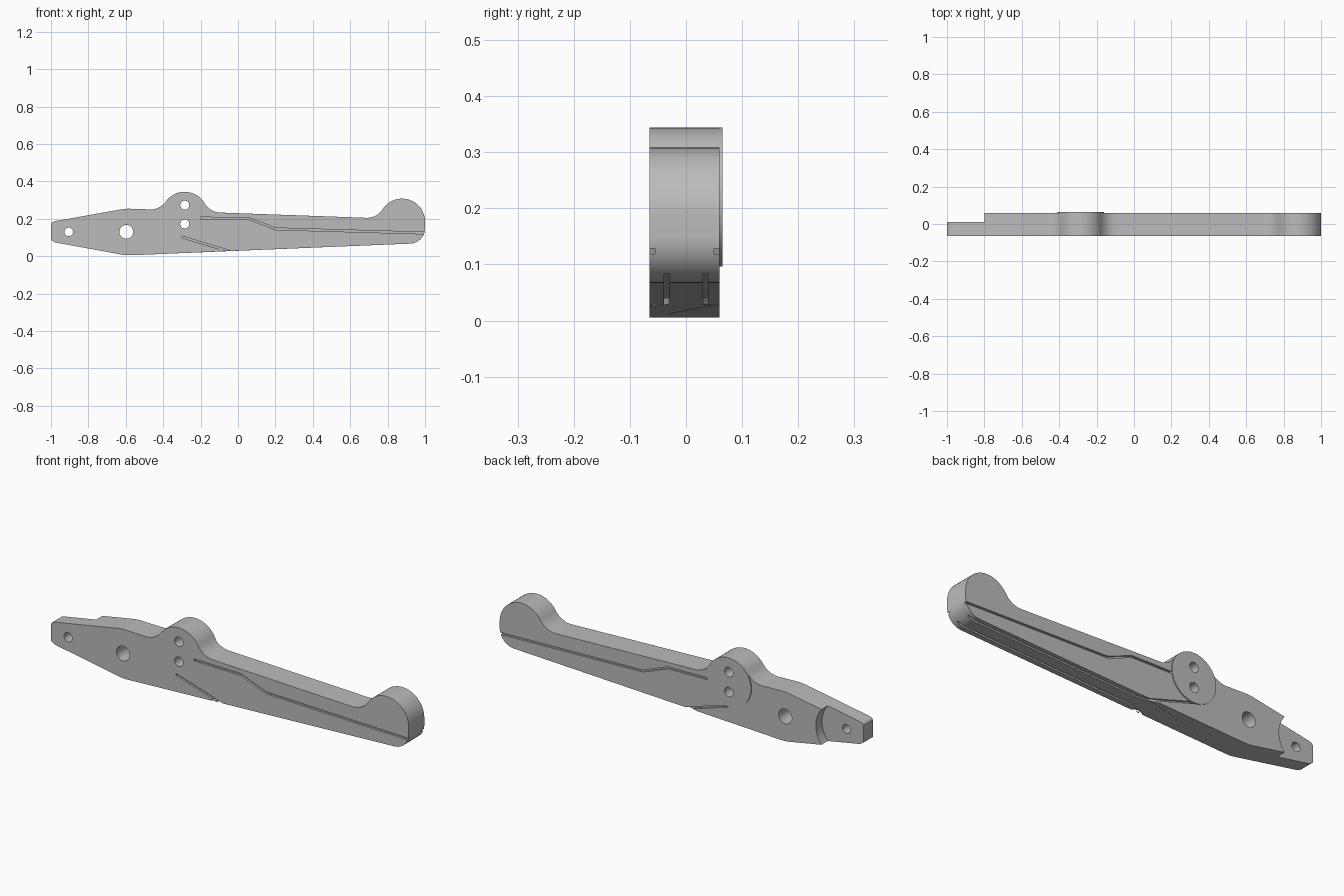
import bpy, bmesh
from math import cos, sin, pi, atan2, sqrt

cube = bpy.data.objects.get("Cube")
if cube:
    bpy.data.objects.remove(cube)

metal = bpy.data.materials.new("grey_metal")
metal.use_nodes = True
GREY = (0.5, 0.5, 0.5, 1)
metal.diffuse_color = GREY
metal.node_tree.nodes["Principled BSDF"].inputs["Base Color"].default_value = GREY

FRONT, BACK = -0.065, 0.06


def arc(cx, cz, r, a0, a1, n=14):
    return [(cx + r * cos(a0 + (a1 - a0) * i / n), cz + r * sin(a0 + (a1 - a0) * i / n))
            for i in range(n + 1)]


def prism(name, pts, y0, y1, shear=0.0):
    """Extrude an x-z outline along y; shear slants it in plan."""
    bm = bmesh.new()
    rings = [[bm.verts.new((x, y + shear * (x - pts[0][0]), z)) for x, z in pts]
             for y in (y0, y1)]
    n = len(pts)
    bm.faces.new(rings[0])
    bm.faces.new(rings[1][::-1])
    for i in range(n):
        j = (i + 1) % n
        bm.faces.new((rings[0][i], rings[1][i], rings[1][j], rings[0][j]))
    bmesh.ops.recalc_face_normals(bm, faces=bm.faces)
    mesh = bpy.data.meshes.new(name)
    bm.to_mesh(mesh)
    bm.free()
    mesh.materials.append(metal)
    obj = bpy.data.objects.new(name, mesh)
    bpy.context.collection.objects.link(obj)
    return obj


def ribbon(path, w):
    """Closed outline of a band around a path."""
    return [(x, z + w) for x, z in path] + [(x, z - w) for x, z in reversed(path)]


def cut(obj, cutter):
    bpy.context.view_layer.objects.active = obj
    mod = obj.modifiers.new("cut", 'BOOLEAN')
    mod.operation = 'DIFFERENCE'
    mod.solver = 'EXACT'
    mod.object = cutter
    bpy.ops.object.modifier_apply(modifier=mod.name)


def lobe(cx, cz, r, left_z, right_z, fr=0.1):
    """Round lobe rising from straight edges through concave fillets."""
    def blend(line_z, side):
        dz = line_z + fr - cz
        dx = side * sqrt((r + fr) ** 2 - dz * dz)
        return cx + dx, cz + dz, atan2(dz, dx)
    fx, fz, al = blend(left_z, -1)
    pts = arc(fx, fz, fr, -pi / 2, al - pi, 10) if al - pi > -pi / 2 else \
        arc(fx, fz, fr, -pi / 2, al - pi + 0.0, 10)
    if right_z is None:
        return pts + arc(cx, cz, r, al, 0, 24)[1:]
    gx, gz, ar = blend(right_z, 1)
    return pts + arc(cx, cz, r, al, ar, 24)[1:] + arc(gx, gz, fr, ar - pi, -pi / 2, 10)[1:]


# Lever outline, from the tip over the top and back along the underside
outline = [(-1, 0.087), (-1, 0.173), (-0.993, 0.182), (-0.98, 0.187),
           (-0.62, 0.251), (-0.59, 0.254)]
outline += lobe(-0.285, 0.22, 0.124, 0.25, 0.233)
outline += lobe(0.877, 0.185, 0.123, 0.205, None)
outline += arc(0.917, 0.15, 0.083, 0, -pi / 2 + 0.04)
outline += [(0.0, 0.029), (-0.57, 0.005), (-0.595, 0.005), (-0.62, 0.008), (-0.98, 0.074)]
lever = prism("lever_body", outline, FRONT, BACK)

# Rounded rims: grip on both faces, top edge further along the front face
bm = bmesh.new()
bm.from_mesh(lever.data)
rim = []
for e in bm.edges:
    a, b = e.verts
    if abs(a.co.y - b.co.y) > 1e-5:
        continue
    mid = (a.co + b.co) / 2
    top_start = -0.59 if mid.y < 0 else -0.16
    if mid.x > 0 or (mid.z > 0.2 and mid.x > top_start):
        rim.append(e)
bmesh.ops.bevel(bm, geom=rim, offset=0.017, offset_type='OFFSET', segments=5,
                profile=0.5, affect='EDGES', clamp_overlap=True)
bm.to_mesh(lever.data)
bm.free()

# Raised pivot disc on the back
disc = prism("boss_disc", arc(-0.285, 0.22, 0.124, 0, 2 * pi, 64)[:-1], 0.04, 0.065)

cutters = []
# Thinned tip with a curved shoulder
cutters.append(prism("tip_cutter", arc(-0.91, 0.13, 0.142, 0, 2 * pi, 64)[:-1], 0.01, 0.1))

# Grooves on both faces and the underside
side_path = [(-0.2, 0.204), (0.06, 0.2), (0.2, 0.146), (1.05, 0.122)]
low_path = [(-0.3, 0.103), (-0.06, 0.03), (-0.03, 0.02)]
for s in (-1, 1):
    face = FRONT if s < 0 else BACK
    for path in (side_path, low_path):
        cutters.append(prism("groove_cutter", ribbon(path, 0.005), face - s * 0.01, face + s * 0.03))
    slot = [(0.0, -0.02), (0.0, 0.041), (0.92, 0.081), (1.02, 0.085), (1.02, -0.02)]
    cutters.append(prism("slot_cutter", slot, s * 0.029, s * 0.039))
    link = [(-0.1, -0.02), (-0.1, 0.036), (0.005, 0.041), (0.005, -0.02)]
    cutters.append(prism("link_cutter", link, s * 0.06, s * 0.07, -s * 0.3))
for c in cutters:
    cut(lever, c)

# Bolt holes
for x, z, r in ((-0.905, 0.13, 0.023), (-0.597, 0.13, 0.037),
                (-0.285, 0.273, 0.024), (-0.285, 0.172, 0.024)):
    hole = prism("hole_cutter", arc(x, z, r, 0, 2 * pi, 32)[:-1], -0.2, 0.2)
    cutters.append(hole)
    cut(lever, hole)
    if abs(x + 0.285) < 0.01:
        cut(disc, hole)
for c in cutters:
    bpy.data.objects.remove(c)

# Smooth curves with crisp edges and flat faces
for obj in (lever, disc):
    bpy.ops.object.select_all(action='DESELECT')
    obj.select_set(True)
    bpy.context.view_layer.objects.active = obj
    bpy.ops.object.shade_smooth_by_angle(angle=0.5)
    obj.modifiers.new("face_normals", 'WEIGHTED_NORMAL').keep_sharp = True
